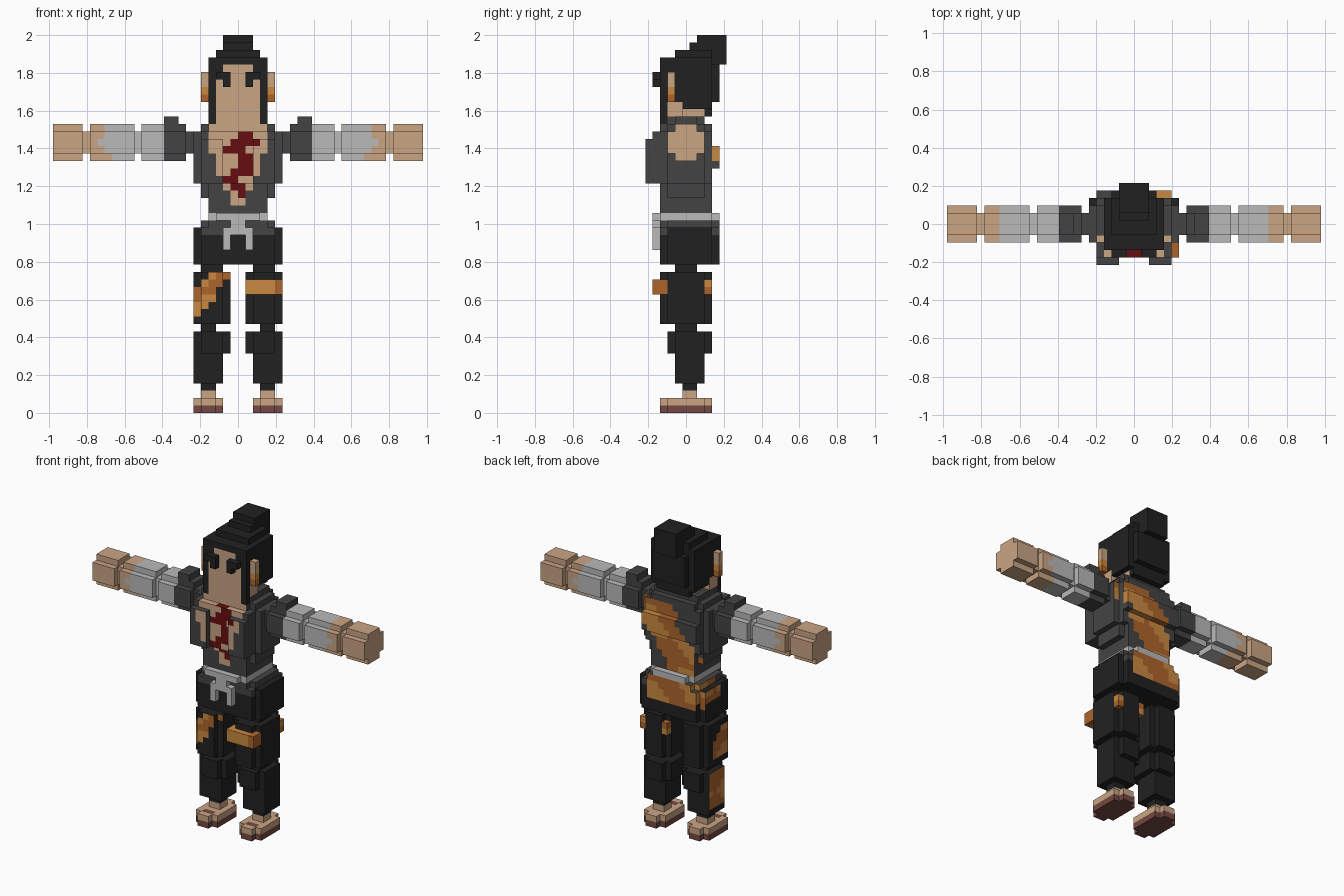
import bpy, bmesh, math
from mathutils import Vector
from itertools import product

if "Cube" in bpy.data.objects:
    bpy.data.objects.remove(bpy.data.objects["Cube"])

V = 2 / 51          # size of one block; coordinates below are in blocks
Y0 = 5.5            # depth runs 0 (front) to 11 (back)

COLOURS = {"black": (33, 33, 34), "dark grey": (68, 68, 69), "light grey": (186, 186, 187),
           "skin": (202, 165, 132), "sole brown": (116, 72, 66), "dark red": (102, 13, 16),
           "light orange": (202, 137, 64), "dark orange": (174, 101, 43)}
NAMES = list(COLOURS)


def linear(c):
    c /= 255
    return c / 12.92 if c < 0.04045 else ((c + 0.055) / 1.055) ** 2.4


MATS = []
for name, rgb in COLOURS.items():
    m = bpy.data.materials.new(name)
    m.diffuse_color = (*[linear(c) for c in rgb], 1)
    m.use_nodes = True
    m.node_tree.nodes["Principled BSDF"].inputs["Base Color"].default_value = m.diffuse_color
    MATS.append(m)


def cells_of(box):
    """Blocks of (x0,x1,y0,y1,z0,z1[,axis]); axis drops the corner edges along it."""
    r = [range(box[2 * i], box[2 * i + 1]) for i in range(3)]
    cut = "xyz".index(box[6]) if len(box) > 6 else None
    for c in product(*r):
        if cut is not None and all(c[i] in (r[i][0], r[i][-1]) for i in range(3) if i != cut):
            continue
        yield c


def part(name, boxes, rule, side=1):
    """Mesh of all exposed block faces, coloured by rule(x, y, z, normal)."""
    if side < 0:
        boxes = [(-b[1], -b[0], *b[2:]) for b in boxes]
    cells = {c for b in boxes for c in cells_of(b)}
    bm, verts = bmesh.new(), {}
    used = []
    for c in cells:
        for ax, s in product(range(3), (0, 1)):
            n = [0, 0, 0]
            n[ax] = 2 * s - 1
            if (c[0] + n[0], c[1] + n[1], c[2] + n[2]) in cells:
                continue
            u, w = (ax + 1) % 3, (ax + 2) % 3
            loop = []
            for du, dw in ((0, 0), (1, 0), (1, 1), (0, 1)):
                p = list(c)
                p[ax] += s
                p[u] += du
                p[w] += dw
                p = tuple(p)
                if p not in verts:
                    verts[p] = bm.verts.new(((p[0]) * V, (p[1] - Y0) * V, p[2] * V))
                loop.append(verts[p])
            f = bm.faces.new(loop if s else loop[::-1])
            col = rule if isinstance(rule, str) else rule(c[0] + .5, c[1] + .5, c[2] + .5, n)
            if col not in used:
                used.append(col)
            f.material_index = used.index(col)
    me = bpy.data.meshes.new(name)
    bm.to_mesh(me)
    bm.free()
    for col in used:
        me.materials.append(MATS[NAMES.index(col)])
    ob = bpy.data.objects.new(name, me)
    bpy.context.collection.objects.link(ob)
    return ob


def camo(x, y, z):
    """Two-tone orange blotches."""
    return "dark orange" if math.sin(x * .9 + y * .8 + 1) + math.sin(z * 1.1 - x * .5) > -0.1 else "light orange"


# ---- colour rules
TATTOO = {37: (0, 2), 36: (-1, 3), 35: (-2, 1), 34: (0, 2), 33: (0, 2), 32: (-1, 2),
          31: (-2, 0), 30: (-1, 1), 29: (0, 1)}


def torso_colour(x, y, z, n):
    if n[1] < 0 and abs(x) < min(4, 1 + (z - 29) * .45):
        a, b = TATTOO.get(int(z), (0, 0))
        return "dark red" if a < x < b else "skin"
    if n[2] > 0 and y < 2 and z > 37 and abs(x) < 4:
        return "dark red" if abs(x) < 1 else "skin"
    if z < 38 and (n[1] > 0 or y > 9) and abs(x - (z - 32) * .6) < 3.5:
        return camo(x, y, z)
    return "dark grey"


def pelvis_colour(x, y, z, n):
    if n[1] > 0 and z > 22 and x < 4 or n[0] < 0 and y > 5 and z > 23:
        return camo(x, y, z)
    return "dark grey" if z > 25 or (z > 24 and abs(x) < 5) else "black"


def thigh_colour(x, y, z, n):
    if x < 0:
        if n[1] < 0 and 13 + (x + 5.5) * 1.2 < z < 17.1 + (x + 5.5) * .8:
            return camo(x, y, z)
        if n[0] < 0 and x < -4 and 13 < z < 18 and y < 7 and z + y < 23:
            return camo(x, y, z)
    return "black"


def shin_colour(x, y, z, n):
    if z < 3:
        return "skin"
    if n[0] < 0 and x < -5 and 5 < z < 11 and y > 4:
        return camo(x, y, z)
    return "black"


def foot_colour(x, y, z, n):
    strap = n[2] > 0 and 3 < y < 4 and 3 < abs(x) < 5
    return "sole brown" if z < 1 or strap else "skin"


def arm_colour(x, y, z, n):
    edge = 17 if z < 35 else 19 if 36 < z < 37 else 18
    return "skin" if abs(x) > edge else "light grey"


# ---- paired parts
for s, tag in ((-1, "right"), (1, "left")):
    part(f"{tag}_sandal_foot", [(2, 6, 2, 9, 0, 2, "z"), (2, 6, 3, 8, 0, 2)], foot_colour, s)
    part(f"{tag}_lower_leg", [(3, 5, 5, 7, 2, 4), (2, 6, 4, 8, 4, 8), (1, 6, 3, 9, 8, 11, "z"),
                              (3, 5, 4, 7, 11, 12)], shin_colour, s)
    part(f"{tag}_thigh", [(1, 6, 2, 9, 12, 19, "z"), (2, 5, 4, 7, 19, 20)], thigh_colour, s)
    part(f"{tag}_shoulder", [(6, 7, 4, 7, 35, 38), (7, 10, 3, 8, 34, 39, "x"), (8, 10, 4, 7, 39, 40)],
         "dark grey", s)
    part(f"{tag}_arm", [(10, 13, 3, 8, 34, 39, "x"), (13, 14, 4, 7, 35, 38), (14, 20, 3, 8, 34, 39, "x"),
                        (20, 21, 4, 7, 35, 38), (21, 25, 3, 8, 34, 39, "x")], arm_colour, s)
    part(f"{tag}_ear_with_earring", [(4, 5, 3, 4, 42, 46)],
         lambda x, y, z, n: "skin" if z > 44 else "light orange" if z > 43 else "dark orange", s)
    part(f"{tag}_eye", [(1, 2, 1, 2, 44, 46), (2, 3, 1, 2, 45, 46)], "black", s)
    part(f"{tag}_side_hair", [(3, 4, 2, 3, 39, 48), (3, 4, 3, 5, 42, 48), (3, 4, 5, 9, 41, 48),
                              (2, 3, 2, 3, 46, 48)], "black", s)

# band round one thigh, slightly proud at the front
band = part("thigh_band", [(1, 6, 1, 9, 16, 18)], lambda x, y, z, n: camo(x, y, z))

# ---- trunk
part("pelvis", [(-6, 6, 2, 10, 20, 25, "z"), (-5, 5, 2, 10, 25, 26, "z")], pelvis_colour)
part("belt", [(-4, 4, 1, 10, 26, 27, "z"), (-1, 1, 1, 2, 25, 26), (-2, 2, 1, 2, 24, 25),
              (-2, -1, 1, 2, 22, 24), (1, 2, 1, 2, 22, 24)], "light grey")
part("torso", [(-4, 4, 2, 9, 27, 29), (-5, 5, 2, 9, 29, 31, "z"), (-6, 6, 2, 9, 31, 38, "z"),
               (-5, 5, 1, 2, 31, 38), (-5, -2, 0, 1, 31, 37), (2, 5, 0, 1, 31, 37),
               (-5, 5, 9, 10, 33, 36), (-5, 5, 2, 9, 38, 39, "z"), (-4, 4, 3, 8, 39, 40)], torso_colour)

# ---- head
part("face", [(-3, 3, 2, 8, 39, 47), (-4, 4, 3, 5, 40, 42)], "skin")
part("hair", [(-4, 4, 2, 9, 47, 48, "z"), (-3, 3, 8, 9, 40, 48), (-3, 3, 9, 10, 42, 47),
              (-3, 3, 4, 9, 48, 49), (-2, 2, 6, 9, 49, 50)], "black")
part("hair_bun", [(-2, 2, 7, 11, 47, 51)], "black")
